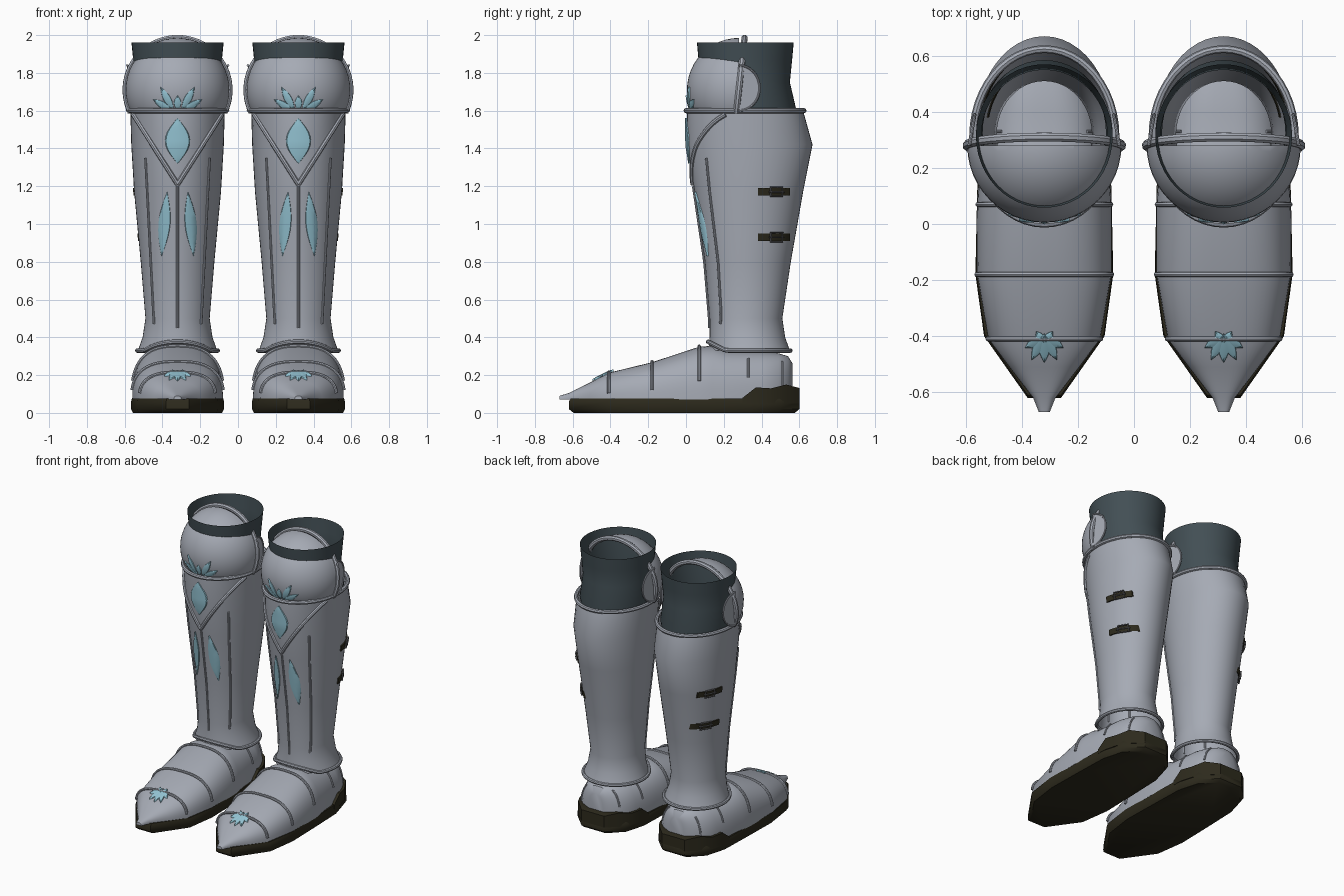
import bpy, bmesh, math
from math import sin, cos, pi, sqrt

cube = bpy.data.objects.get("Cube")
if cube:
    bpy.data.objects.remove(cube)

CX = 0.32        # distance of each boot from the centre line
KNEE_Y, KNEE_Z, KNEE_R = 0.28, 1.71, 0.275


def material(name, rgb):
    m = bpy.data.materials.new(name)
    m.use_nodes = True
    m.diffuse_color = (*rgb, 1)
    m.node_tree.nodes["Principled BSDF"].inputs["Base Color"].default_value = (*rgb, 1)
    return m


steel = material("steel", (0.38, 0.405, 0.46))
gem = material("pale_blue", (0.29, 0.54, 0.64))
cloth = material("dark_slate_cloth", (0.055, 0.078, 0.09))
leather = material("dark_leather", (0.026, 0.023, 0.012))
buckle_metal = material("buckle_metal", (0.1, 0.1, 0.105))


# ---- helpers: every part is built for one boot and mirrored to the other
def finish(ob, mat):
    ob.data.materials.clear()
    ob.data.materials.append(mat)
    bpy.ops.object.select_all(action='DESELECT')
    ob.select_set(True)
    bpy.context.view_layer.objects.active = ob
    if ob.type == 'CURVE':
        bpy.ops.object.convert(target='MESH')
        ob = bpy.context.view_layer.objects.active
    bpy.ops.object.shade_smooth_by_angle(angle=math.radians(40))
    mod = ob.modifiers.new("other_boot", 'MIRROR')
    mod.use_mirror_merge = False
    return ob


def part(name, bm, mat):
    bmesh.ops.recalc_face_normals(bm, faces=bm.faces)
    bmesh.ops.translate(bm, verts=bm.verts, vec=(CX, 0, 0))
    me = bpy.data.meshes.new(name)
    bm.to_mesh(me)
    bm.free()
    ob = bpy.data.objects.new(name, me)
    bpy.context.collection.objects.link(ob)
    return finish(ob, mat)


def loft(name, rings, mat, caps=False, closed=True):
    bm = bmesh.new()
    rows = [[bm.verts.new(p) for p in r] for r in rings]
    n = len(rows[0])
    for a, b in zip(rows, rows[1:]):
        for i in range(n if closed else n - 1):
            j = (i + 1) % n
            bm.faces.new((a[i], a[j], b[j], b[i]))
    if caps:
        bm.faces.new(rows[0])
        bm.faces.new(rows[-1])
    return part(name, bm, mat)


def tube(name, paths, radius, mat=steel, cyclic=False):
    cu = bpy.data.curves.new(name, 'CURVE')
    cu.dimensions = '3D'
    cu.bevel_depth = radius
    cu.bevel_resolution = 2
    cu.use_fill_caps = True
    for pts in paths:
        sp = cu.splines.new('POLY')
        sp.points.add(len(pts) - 1)
        for q, (x, y, z) in zip(sp.points, pts):
            q.co = (x + CX, y, z, 1)
        sp.use_cyclic_u = cyclic
    ob = bpy.data.objects.new(name, cu)
    bpy.context.collection.objects.link(ob)
    return finish(ob, mat)


def lookup(table, k):
    for a, b in zip(table, table[1:]):
        if k <= b[0]:
            break
    f = min(max((k - a[0]) / (b[0] - a[0]), 0), 1)
    return [p + (q - p) * f for p, q in zip(a[1:], b[1:])]


def oval(z, front, back, half, grow=0, n=48):
    cy, ry = (front + back) / 2, (back - front) / 2 + grow
    return [((half + grow) * cos(2 * pi * i / n), cy + ry * sin(2 * pi * i / n), z) for i in range(n)]


def line(a, b, surf, n=16):
    return [surf(a[0] + (b[0] - a[0]) * i / n, a[1] + (b[1] - a[1]) * i / n, 0.002) for i in range(n + 1)]


def leaves(name, specs, surf, n=10):
    """Pointed, slightly ridged inlays laid over a surface."""
    bm = bmesh.new()
    for u0, v0, u1, v1, w in specs:
        d = math.hypot(u1 - u0, v1 - v0)
        nu, nv = -(v1 - v0) / d, (u1 - u0) / d
        rows = []
        for i in range(n + 1):
            f = i / n
            s = w * max(sin(pi * f), 0.02)
            u, v = u0 + (u1 - u0) * f, v0 + (v1 - v0) * f
            rows.append([bm.verts.new(surf(u + nu * s * k, v + nv * s * k, o))
                         for k, o in ((-1, -0.002), (-0.9, 0.005), (0, 0.009), (0.9, 0.005), (1, -0.002))])
        for a, b in zip(rows, rows[1:]):
            for i in range(4):
                bm.faces.new((a[i], a[i + 1], b[i + 1], b[i]))
    return part(name, bm, gem)


# ---- shin shaft: height, front, back, half width
SHAFT = [(0.33, 0.12, 0.55, 0.21), (0.40, 0.125, 0.525, 0.185), (0.50, 0.125, 0.51, 0.17),
         (0.80, 0.10, 0.555, 0.195), (1.17, 0.045, 0.62, 0.23), (1.42, 0.005, 0.67, 0.245),
         (1.60, 0.005, 0.62, 0.25)]
loft("shin_shaft", [oval(*r) for r in SHAFT], steel)
tube("shaft_top_rim", [oval(*SHAFT[-1], grow=0.004)], 0.014, cyclic=True)
tube("ankle_rim", [[(x, y, z + 0.5 * max(0, 0.21 - y)) for x, y, z in oval(*SHAFT[0], grow=0.003)]],
     0.012, cyclic=True)


def shin(x, z, off):
    f, b, h = lookup(SHAFT, z)
    return (x, (f + b) / 2 - (b - f) / 2 * sqrt(max(0, 1 - (x / h) ** 2)) - off, z)


def shin_side(y, z, off):
    f, b, h = lookup(SHAFT, z)
    return (h * sqrt(max(0, 1 - ((y - (f + b) / 2) / ((b - f) / 2)) ** 2)) + off, y, z)


tube("chevron_ridge", [line((s * 0.235, 1.58), (0, 1.21), shin) for s in (-1, 1)], 0.013)
tube("shin_ridges", [line((0, 1.2), (0, 0.45), shin)] +
     [line((s * 0.17, 1.35), (s * 0.125, 0.47), shin) for s in (-1, 1)], 0.007)
leaves("shin_inlays", [(0, 1.32, 0, 1.56, 0.068)] +
       [(s * 0.085, 0.83, s * 0.055, 1.17, 0.032) for s in (-1, 1)], shin)

# ---- cloth liner rising out of the shaft
LINER = [(1.52, 0.08, 0.57, 0.22), (1.60, 0.08, 0.585, 0.232), (1.75, 0.08, 0.55, 0.225),
         (1.87, 0.066, 0.562, 0.235), (1.96, 0.058, 0.57, 0.244)]
loft("cloth_liner", [oval(*r) for r in LINER], cloth)

# ---- knee dome, rim, side wings
bm = bmesh.new()
bmesh.ops.create_uvsphere(bm, u_segments=48, v_segments=24, radius=KNEE_R)
bmesh.ops.bisect_plane(bm, geom=bm.verts[:] + bm.edges[:] + bm.faces[:], plane_co=(0, 0, 0),
                       plane_no=(0, 1, 0), clear_outer=True)
bmesh.ops.translate(bm, verts=bm.verts, vec=(0, KNEE_Y, KNEE_Z))
part("knee_dome", bm, steel)
arc = [-0.45 + (pi + 0.9) * i / 40 for i in range(41)]
tube("knee_rim", [[(KNEE_R * cos(t), KNEE_Y + 0.03 * sin(t), KNEE_Z + KNEE_R * sin(t)) for t in arc]], 0.017)


def wing(s, scale):
    pts = [(-pi / 2 + pi * i / 16) for i in range(17)]
    return [(s * (0.268 - 0.02 * scale * cos(t)), KNEE_Y + 0.11 * scale * cos(t),
             1.72 + 0.12 * scale * sin(t)) for t in pts]


for s, label in ((1, "outer"), (-1, "inner")):
    loft(label + "_knee_wing", [wing(s, 0.02), wing(s, 0.5), wing(s, 1)], steel, closed=False)
tube("knee_wing_edges", [wing(s, 1) for s in (-1, 1)], 0.006)


def knee(x, z, off):
    return (x, KNEE_Y - sqrt(KNEE_R ** 2 - x * x - (z - KNEE_Z) ** 2) - off, z)


leaves("knee_flower", [(0, 1.6, 0, 1.68, 0.02)] +
       [q for s in (-1, 1) for q in ((s * 0.02, 1.6, s * 0.09, 1.725, 0.02),
                                     (s * 0.03, 1.6, s * 0.13, 1.66, 0.018))], knee)

# ---- foot: station, half width, crest height
FOOT = [(-0.67, 0.02, 0.09), (-0.62, 0.04, 0.105), (-0.51, 0.125, 0.16), (-0.41, 0.2, 0.212),
        (-0.18, 0.24, 0.268), (0.07, 0.24, 0.35), (0.14, 0.235, 0.355), (0.2, 0.225, 0.335),
        (0.4, 0.21, 0.325), (0.49, 0.175, 0.315), (0.54, 0.125, 0.3), (0.565, 0.06, 0.26)]
BASE, POW = 0.07, 0.75


def foot_point(y, t, grow=0.0):
    w, top = lookup(FOOT, y)
    c = cos(t)
    return (math.copysign(abs(c) ** POW, c) * (w + grow), y,
            BASE + (top - BASE + grow) * max(0, sin(t)) ** POW)


def band(y, a, b, n=32):
    return [foot_point(y, a + (b - a) * i / n, 0.003) for i in range(n + 1)]


loft("foot_plate", [[foot_point(r[0], pi * i / 32) for i in range(33)] for r in FOOT], steel, caps=True)
tube("foot_bands", [band(y, a, pi - a) for y, a in ((0.07, 0.25), (-0.18, 0.16), (-0.41, 0.15))], 0.009)
tube("heel_seams", [q for a, b in ((0.35, 0.9), (pi - 0.9, pi - 0.35))
                    for q in (band(0.33, a, b), band(0.51, a - 0.15, b))], 0.006)


def toe(x, y, off):
    w, top = lookup(FOOT, y)
    c = min(1, abs(x) / w) ** (1 / POW)
    return (x, y, BASE + (top - BASE) * sqrt(1 - c * c) ** POW + off + 0.003)


leaves("toe_flower", [(0, -0.39, 0, -0.495, 0.02)] +
       [q for s in (-1, 1) for q in ((0, -0.395, s * 0.045, -0.485, 0.018),
                                     (0, -0.4, s * 0.068, -0.442, 0.018),
                                     (0, -0.425, s * 0.03, -0.383, 0.014))], toe)

# ---- sole and heel cup
SOLE = [(-0.62, 0.06), (-0.4, 0.215), (-0.18, 0.246), (0.1, 0.24), (0.35, 0.232), (0.5, 0.19), (0.6, 0.09)]


def outline(z, scale):
    right = [(w * scale, y * scale, z) for y, w in SOLE]
    return right + [(-x, y, z) for x, y, z in reversed(right)]


loft("sole", [outline(0, 0.96), outline(0.02, 1), outline(0.06, 1), outline(0.075, 0.985)], leather, caps=True)
CUP = [(0.3, 0.236, 0.08), (0.37, 0.232, 0.135), (0.45, 0.21, 0.13), (0.53, 0.165, 0.15), (0.6, 0.09, 0.132)]
loft("heel_cup", [[(-w, y, 0.05), (-w, y, z), (w, y, z), (w, y, 0.05)] for y, w, z in CUP], leather, caps=True)

# ---- side straps and buckles on the outer face
for label, z in (("upper", 1.17), ("lower", 0.93)):
    strap = [[shin_side(0.38 + 0.17 * i / 8, z + dz, off)
              for dz, off in ((-0.02, -0.004), (-0.02, 0.008), (0.02, 0.008), (0.02, -0.004))]
             for i in range(9)]
    loft(label + "_strap", strap, leather, caps=True)
    frame = [shin_side(y, z + dz, 0.013) for y, dz in
             ((0.45, -0.024), (0.51, -0.024), (0.51, 0.024), (0.45, 0.024))]
    tube(label + "_buckle", [frame], 0.006, buckle_metal, cyclic=True)
    tube(label + "_buckle_pin", [[shin_side(0.44 + 0.02 * i, z, 0.016) for i in range(5)]], 0.005, buckle_metal)
